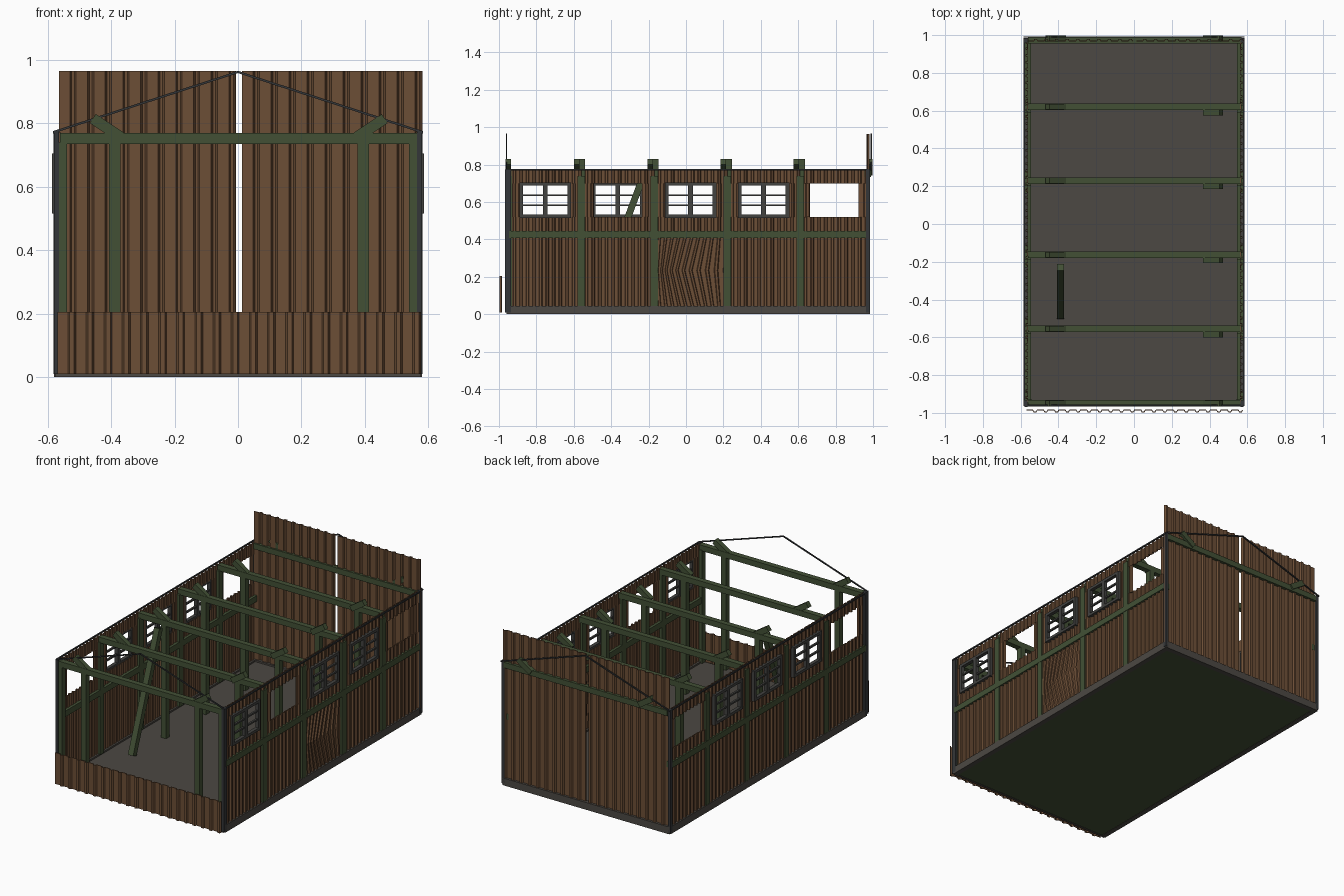
import bpy, bmesh, math
from mathutils import Vector, Matrix

if "Cube" in bpy.data.objects:
    bpy.data.objects.remove(bpy.data.objects["Cube"])


def material(name, rgb):
    m = bpy.data.materials.new(name)
    lin = [((c / 255 + 0.055) / 1.055) ** 2.4 for c in rgb]
    m.diffuse_color = (*lin, 1)
    m.use_nodes = True
    m.node_tree.nodes["Principled BSDF"].inputs["Base Color"].default_value = m.diffuse_color
    return m


BROWN = material("rusty brown sheet", (108, 78, 54))
GREEN = material("dark green timber", (66, 80, 53))
GREY = material("floor grey", (76, 72, 67))
FRAME = material("window frame grey", (66, 66, 64))
DARK = material("dark trim", (52, 54, 56))


def finish(name, bm, mat):
    bmesh.ops.recalc_face_normals(bm, faces=bm.faces)
    me = bpy.data.meshes.new(name)
    bm.to_mesh(me)
    bm.free()
    me.materials.append(mat)
    ob = bpy.data.objects.new(name, me)
    bpy.context.collection.objects.link(ob)
    return ob


def boxes(name, mat, spans):
    """One object made of boxes given as (x0, x1, y0, y1, z0, z1)."""
    bm = bmesh.new()
    for x0, x1, y0, y1, z0, z1 in spans:
        mtx = Matrix.Translation(((x0 + x1) / 2, (y0 + y1) / 2, (z0 + z1) / 2)) @ \
            Matrix.Diagonal((abs(x1 - x0), abs(y1 - y0), abs(z1 - z0), 1))
        bmesh.ops.create_cube(bm, size=1, matrix=mtx)
    return finish(name, bm, mat)


def bar(name, mat, p, q, w, h):
    """Square bar running from p to q."""
    p, q = Vector(p), Vector(q)
    d = q - p
    mtx = Matrix.Translation((p + q) / 2) @ d.to_track_quat('Z', 'Y').to_matrix().to_4x4() @ \
        Matrix.Diagonal((w, h, d.length, 1))
    bm = bmesh.new()
    bmesh.ops.create_cube(bm, size=1, matrix=mtx)
    return finish(name, bm, mat)


def sheets(name, axis, at, out, pitch, panels, bend=0):
    """Ribbed sheets (u0, u1, z0, z1) standing along axis 'x' or 'y'."""
    bm = bmesh.new()
    for u0, u1, z0, z1 in panels:
        n = max(1, round((u1 - u0) / pitch))
        step = (u1 - u0) / n
        prof = []
        for i in range(n):
            for f, d in ((0, 0), (0.6, 0), (0.7, 1), (0.9, 1)):
                prof.append((u0 + (i + f) * step, d * 0.01))
        prof.append((u1, 0))
        rows = [0, 0.25, 0.5, 0.75, 1] if bend else [0, 1]
        grid = []
        for r in rows:
            row = []
            for u, d in prof:
                shift = bend * (1 - abs(2 * r - 1)) * math.sin(math.pi * (u - u0) / (u1 - u0))
                c, z = at + out * d, z0 + (z1 - z0) * r
                row.append(bm.verts.new((u + shift, c, z) if axis == 'x' else (c, u + shift, z)))
            grid.append(row)
        for a, b in zip(grid, grid[1:]):
            for i in range(len(a) - 1):
                bm.faces.new((a[i], a[i + 1], b[i + 1], b[i]))
    ob = finish(name, bm, BROWN)
    mod = ob.modifiers.new("thickness", 'SOLIDIFY')
    mod.thickness = 0.005
    mod.offset = 0
    return ob


FRAMES = [-0.95, -0.555, -0.162, 0.23, 0.62]
EDGES = [-0.945, -0.56, -0.17, 0.22, 0.61, 0.972]

# floor slab, its underside and the sill around it
boxes("floor", GREY, [(-0.565, 0.565, -0.955, 0.975, 0.006, 0.035)])
boxes("floor_underside", GREEN, [(-0.555, 0.555, -0.945, 0.965, 0.002, 0.007)])
boxes("sill", GREY, [(-0.58, -0.55, -0.955, 0.98, 0, 0.045), (0.55, 0.58, -0.955, 0.98, 0, 0.045),
                     (-0.575, 0.575, 0.955, 0.985, 0, 0.045), (-0.575, 0.575, -0.96, -0.945, 0, 0.035)])

# front low panel and tall back panels with a gap between them
sheets("front_panel", 'x', -0.985, -1, 0.057, [(-0.57, 0.575, 0.01, 0.205)])
sheets("back_panels", 'x', 0.968, 1, 0.056, [(-0.565, -0.008, 0.04, 0.965), (0.012, 0.58, 0.04, 0.965)])

# side walls: sheets around five window openings per side
for side, label, glazed in ((1, "right", (0, 2, 3)), (-1, "left", (1, 2, 3))):
    panels, bent, frames = [], [], []
    for i in range(5):
        a, b = EDGES[i], EDGES[i + 1]
        c = (a + b) / 2
        w0, w1 = c - 0.13, c + 0.13
        low = (a, b, 0.04, 0.43)
        (bent if side == 1 and i == 2 else panels).append(low)
        panels += [(a, b, 0.43, 0.52), (a, b, 0.7, 0.772), (a, w0, 0.52, 0.7), (w1, b, 0.52, 0.7)]
        if i in glazed:
            # window frame: border, centre post, sash edges and glazing bars
            x0, x1 = side * 0.564, side * 0.586
            frames += [(x0, x1, w0 - 0.008, w0 + 0.012, 0.515, 0.705),
                       (x0, x1, w1 - 0.012, w1 + 0.008, 0.515, 0.705),
                       (x0, x1, w0, w1, 0.515, 0.532), (x0, x1, w0, w1, 0.688, 0.705),
                       (x0, x1, c - 0.013, c + 0.013, 0.53, 0.69)]
            for z in (0.583, 0.636):
                frames.append((side * 0.568, side * 0.58, w0, w1, z - 0.005, z + 0.005))
    sheets(label + "_wall", 'y', side * 0.563, side, 0.035, panels)
    if bent:
        sheets("right_wall_bent_boards", 'y', side * 0.563, side, 0.035, bent, bend=-0.05)
    boxes(label + "_window_frames", FRAME, frames)
    # green studs and middle rail
    studs = [(side * 0.545, side * 0.579, y - 0.02, y + 0.02, 0.04, 0.74) for y in EDGES[1:5]]
    studs.append((side * 0.545, side * 0.581, -0.945, 0.972, 0.408, 0.445))
    studs.append((side * 0.54, side * 0.566, -0.965, -0.93, 0.035, 0.74))
    boxes(label + "_studs_and_rail", GREEN, studs)
    # corner trims and eave rod
    boxes(label + "_corner_trims", DARK, [(side * 0.564, side * 0.58, -0.968, -0.935, 0.01, 0.775),
                                          (side * 0.564, side * 0.582, 0.962, 0.985, 0.01, 0.775)])
    bar(label + "_eave_rod", DARK, (side * 0.58, -0.96, 0.772), (side * 0.58, 0.985, 0.772), 0.008, 0.008)
    # gable rods at both ends
    for end, y in (("front", -0.96), ("back", 0.99)):
        bar(f"{end}_{label}_gable_rod", DARK, (side * 0.583, y, 0.772), (0, y, 0.962), 0.007, 0.007)

# cross frames: tie beam, inner posts and broken rafter stubs
for i, y in enumerate(FRAMES):
    parts = [(-0.562, 0.568, y - 0.017, y + 0.017, 0.735, 0.77),
             (0.377, 0.413, y - 0.017, y + 0.017, 0.03, 0.74)]
    if i != 1:
        parts.append((-0.407, -0.371, y - 0.017, y + 0.017, 0.03, 0.74))
    boxes(f"cross_frame_{i + 1}", GREEN, parts)
boxes("back_beam", GREEN, [(-0.562, 0.568, 0.955, 0.988, 0.735, 0.77)])
for i, y in enumerate(FRAMES + [0.982]):
    shift = -0.03 if 0 < i < 5 else 0
    bar(f"left_rafter_stub_{i + 1}", GREEN, (-0.458, y, 0.815), (-0.37, y, 0.757), 0.03, 0.034)
    bar(f"right_rafter_stub_{i + 1}", GREEN, (0.463, y + shift, 0.815), (0.375, y + shift, 0.757), 0.03, 0.034)

# fallen post leaning inside
bar("leaning_post", GREEN, (-0.389, -0.487, 0.045), (-0.389, -0.228, 0.74), 0.036, 0.036)
